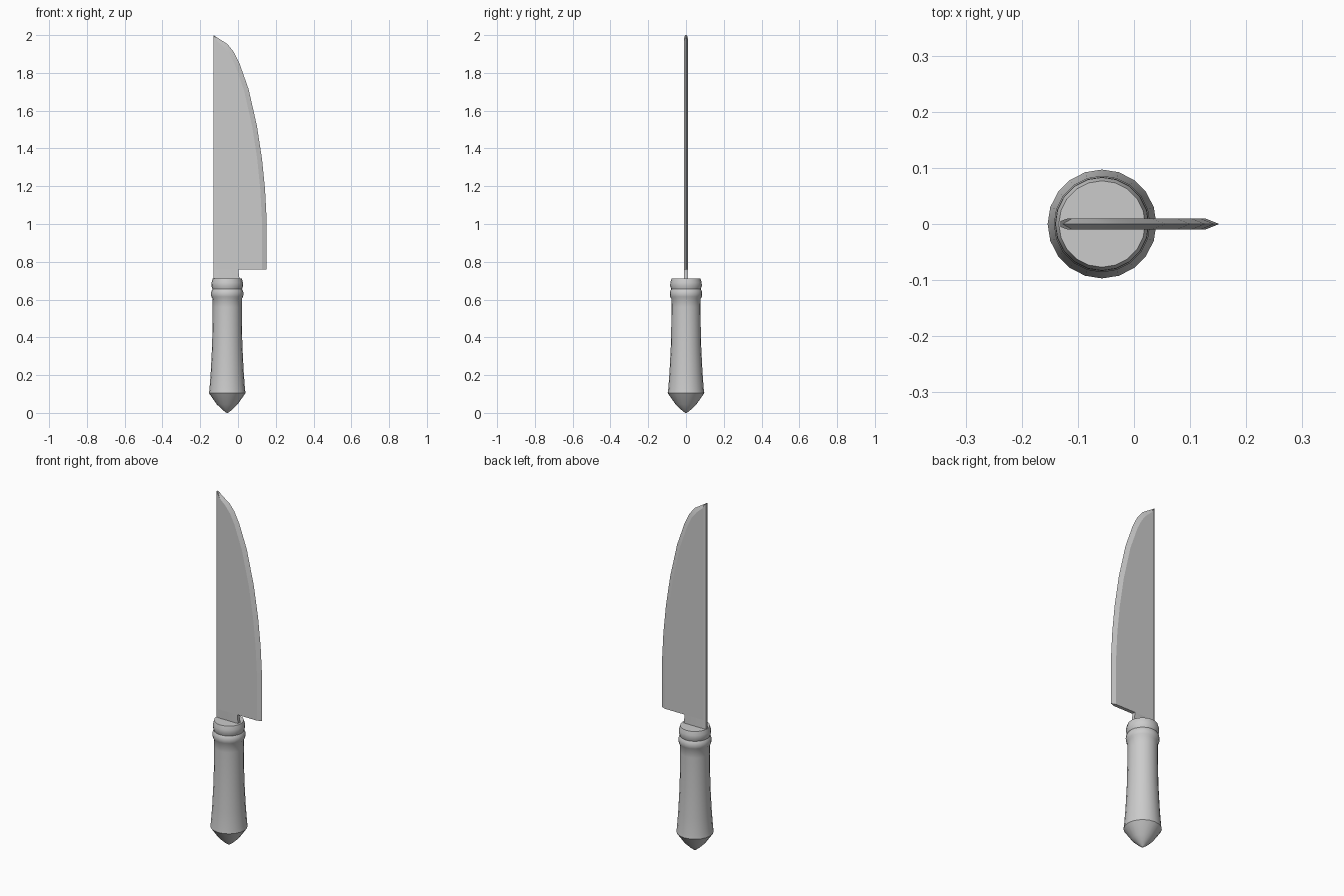
import bpy, bmesh, math
from mathutils import Vector

if "Cube" in bpy.data.objects:
    bpy.data.objects.remove(bpy.data.objects["Cube"])

HANDLE_X = -0.057
SPINE, SHOULDER, HALF = -0.131, -0.118, 0.01


def loft(name, rings, angle):
    """Skin a stack of equal-length closed rings and cap both ends."""
    bm = bmesh.new()
    rows = [[bm.verts.new(p) for p in ring] for ring in rings]
    n = len(rows[0])
    for a, b in zip(rows, rows[1:]):
        for i in range(n):
            j = (i + 1) % n
            bm.faces.new((a[i], a[j], b[j], b[i]))
    bm.faces.new(rows[0][::-1])
    bm.faces.new(rows[-1])
    bmesh.ops.recalc_face_normals(bm, faces=bm.faces)
    mesh = bpy.data.meshes.new(name)
    bm.to_mesh(mesh)
    bm.free()
    obj = bpy.data.objects.new(name, mesh)
    bpy.context.collection.objects.link(obj)
    bpy.ops.object.select_all(action='DESELECT')
    obj.select_set(True)
    bpy.context.view_layer.objects.active = obj
    bpy.ops.object.shade_smooth_by_angle(angle=math.radians(angle))
    return obj


# Turned handle: butt, flared grip, bead and collar as (radius, z)
profile = [(0.004, 0.0), (0.025, 0.016), (0.055, 0.045), (0.097, 0.105),
           (0.094, 0.125), (0.087, 0.22), (0.080, 0.36), (0.078, 0.46),
           (0.077, 0.56), (0.078, 0.605), (0.084, 0.615), (0.086, 0.63),
           (0.084, 0.645), (0.078, 0.655), (0.084, 0.672), (0.083, 0.69),
           (0.077, 0.711)]
SIDES = 20
loft("handle", [[(HANDLE_X + r * math.cos(math.tau * i / SIDES),
                  r * math.sin(math.tau * i / SIDES), z)
                 for i in range(SIDES)] for r, z in profile], 35)

# Blade: curved cutting edge as (x, z), ground bevel follows it inward
edge = [Vector(p) for p in [(0.152, 0.76), (0.152, 1.016), (0.143, 1.185),
        (0.127, 1.344), (0.1, 1.52), (0.056, 1.714), (0.008, 1.85),
        (-0.022, 1.91), (-0.055, 1.952)]]


def blade_ring(z, shoulder, inner, tip):
    half = [(SPINE, 0.005, z), (SHOULDER, HALF, shoulder),
            (inner[0], HALF, inner[1])]
    return (half + [(tip[0], 0, tip[1])]
            + [(x, -y, h) for x, y, h in reversed(half)])


rings = []
for i, p in enumerate(edge):
    t = (edge[min(i + 1, len(edge) - 1)] - edge[max(i - 1, 0)]).normalized()
    inner = p + Vector((-t.y, t.x)) * 0.025
    if t.y < 0 or inner.y > p.y:
        inner.y = min(inner.y, p.y)
    # The heel stays square
    if i == 0:
        inner = Vector((p.x - 0.025, p.y))
    rings.append(blade_ring(p.y, p.y, inner, p))
rings.append(blade_ring(2.0, 1.985, (-0.11, 1.968), (-0.127, 1.998)))
loft("blade", rings, 10)

# Tang: narrow neck joining blade to handle, slightly flared at its foot
tang = []
for z, x in [(0.69, 0.010), (0.725, 0.006), (0.745, 0.003), (0.76, 0.003)]:
    half = [(SPINE, 0.005, z), (SHOULDER, HALF, z), (x, HALF, z)]
    tang.append(half + [(a, -b, c) for a, b, c in reversed(half)])
loft("tang", tang, 25)
